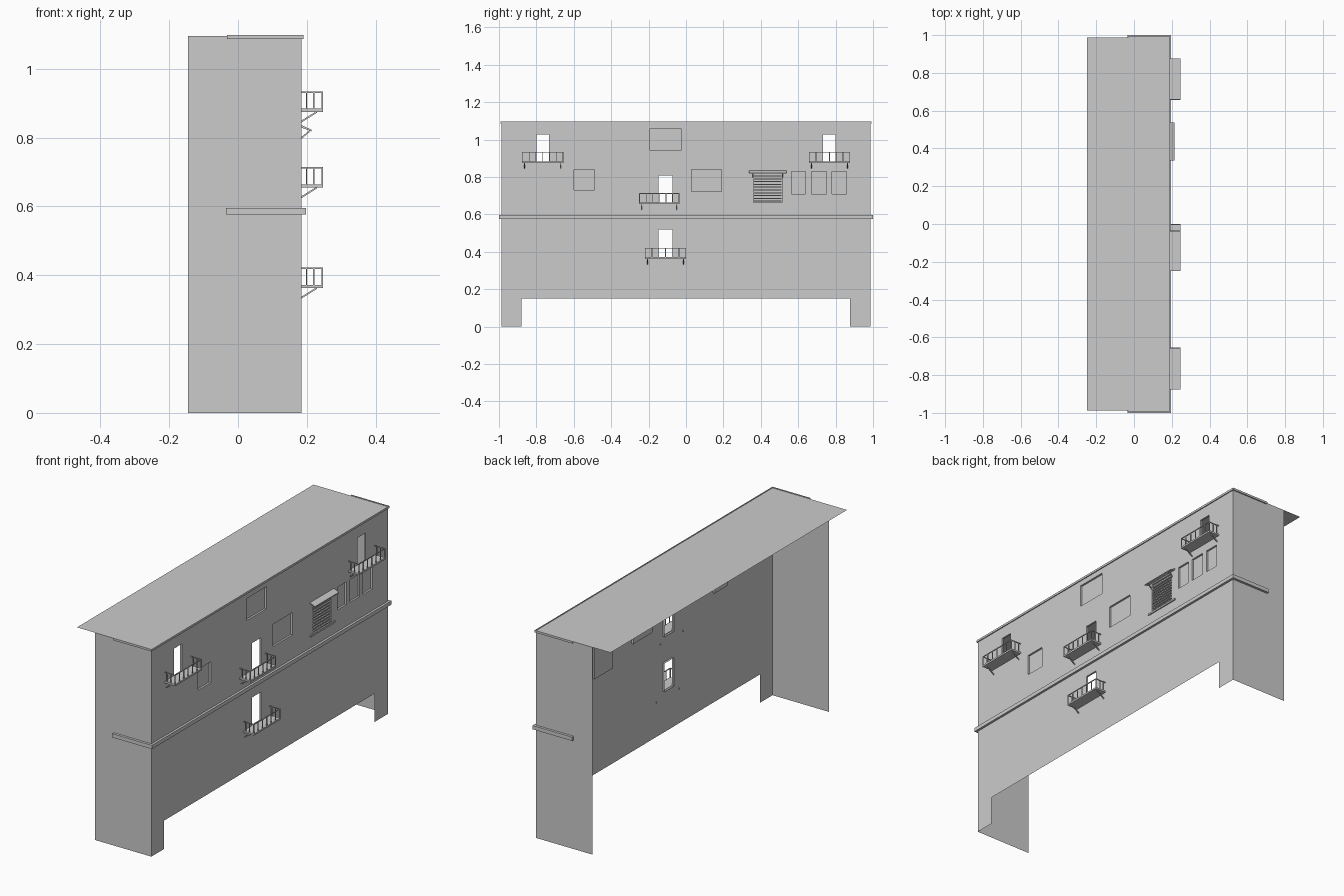
import bpy, bmesh
from mathutils import Vector

if "Cube" in bpy.data.objects:
    bpy.data.objects.remove(bpy.data.objects["Cube"])

XF, XB, W, H = 0.185, -0.145, 0.987, 1.095   # front plane, back edge, half length, height
RECESS = 0.010


def finish(bm, name):
    me = bpy.data.meshes.new(name)
    bmesh.ops.remove_doubles(bm, verts=bm.verts, dist=1e-5)
    bm.to_mesh(me)
    bm.free()
    ob = bpy.data.objects.new(name, me)
    bpy.context.collection.objects.link(ob)
    return ob


def quad(bm, *pts):
    bm.faces.new([bm.verts.new(p) for p in pts])


def box(bm, x0, x1, y0, y1, z0, z1):
    geo = bmesh.ops.create_cube(bm, size=1)["verts"]
    for v in geo:
        v.co = Vector((x0 + (v.co.x + .5) * (x1 - x0),
                       y0 + (v.co.y + .5) * (y1 - y0),
                       z0 + (v.co.z + .5) * (z1 - z0)))


def brace(bm, y, xa, za, xb, zb, t=0.004):
    # slanted bar in the xz plane
    lo = [(xa, za), (xb, zb), (xb, zb + t * 1.4), (xa, za + t * 1.4)]
    a = [bm.verts.new((x, y - t / 2, z)) for x, z in lo]
    b = [bm.verts.new((x, y + t / 2, z)) for x, z in lo]
    bm.faces.new(a)
    bm.faces.new(b[::-1])
    for i in range(4):
        j = (i + 1) % 4
        bm.faces.new((a[j], a[i], b[i], b[j]))


# openings as (y0, y1, z0, z1)
doors = [(-0.80, -0.733, 0.88, 1.027), (0.733, 0.80, 0.88, 1.027),
         (-0.148, -0.072, 0.66, 0.807), (-0.148, -0.072, 0.37, 0.52)]
windows = [(-0.193, -0.027, 0.943, 1.06), (0.03, 0.19, 0.722, 0.84),
           (0.36, 0.512, 0.66, 0.822), (-0.60, -0.49, 0.73, 0.84),
           (0.565, 0.64, 0.71, 0.83), (0.67, 0.752, 0.71, 0.83), (0.78, 0.857, 0.71, 0.83)]
gate = (-0.88, 0.877, 0, 0.15)
holes = doors + windows + [gate]

# front wall: a grid sheet with the openings left out
bm = bmesh.new()
ys = sorted({-W, W} | {v for h in holes for v in h[:2]})
zs = sorted({0, H} | {v for h in holes for v in h[2:]})
for a, b in zip(ys, ys[1:]):
    for c, d in zip(zs, zs[1:]):
        m, n = (a + b) / 2, (c + d) / 2
        if not any(h[0] < m < h[1] and h[2] < n < h[3] for h in holes):
            quad(bm, (XF, a, c), (XF, b, c), (XF, b, d), (XF, a, d))
finish(bm, "front_wall")

# end walls
for s, name in ((-1, "end_wall_left"), (1, "end_wall_right")):
    bm = bmesh.new()
    pts = [(XB, s * W, 0), (XF, s * W, 0), (XF, s * W, H), (XB, s * W, H)]
    quad(bm, *(pts if s < 0 else pts[::-1]))
    finish(bm, name)

# roof sheet
bm = bmesh.new()
quad(bm, (-0.25, -W, H), (XF, -W, H), (XF, W, H), (-0.25, W, H))
finish(bm, "roof")


# reveals around the openings, with a pane in each window
def reveal(h, name, pane):
    y0, y1, z0, z1 = h
    xi = XF - RECESS
    ring = [(y0, z0), (y1, z0), (y1, z1), (y0, z1)]
    bm = bmesh.new()
    for (a, c), (b, d) in zip(ring, ring[1:] + ring[:1]):
        quad(bm, (XF, a, c), (xi, a, c), (xi, b, d), (XF, b, d))
    if pane:
        quad(bm, *[(xi, y, z) for y, z in ring])
    finish(bm, name)


for h in doors:
    reveal(h, "door_reveal", False)
for h in windows:
    reveal(h, "window", True)


# string courses wrapping the front and part of both ends
def course(name, xe, xf, hw, z0, z1):
    bm = bmesh.new()
    outer = [(xe, -hw), (xf, -hw), (xf, hw), (xe, hw), (xe, W), (XF, W), (XF, -W), (xe, -W)]
    f = bm.faces.new([bm.verts.new((x, y, z0)) for x, y in outer])
    ext = bmesh.ops.extrude_face_region(bm, geom=[f], use_keep_orig=True)["geom"]
    bmesh.ops.translate(bm, vec=(0, 0, z1 - z0),
                        verts=[g for g in ext if isinstance(g, bmesh.types.BMVert)])
    bmesh.ops.recalc_face_normals(bm, faces=bm.faces)
    finish(bm, name)


course("middle_course", -0.035, 0.197, 1.0, 0.576, 0.596)
course("top_cornice", -0.032, 0.190, 0.993, 1.087, 1.098)


# balconies: floor, railing, two braces
def balcony(y0, y1, z):
    bm = bmesh.new()
    xo, t, top = 0.247, 0.004, z + 0.046
    box(bm, XF, xo, y0, y1, z - 0.009, z)
    box(bm, xo - t, xo, y0, y1, top, top + t)
    n = 7
    for i in range(n):
        y = y0 + (y1 - y0 - t) * i / (n - 1)
        box(bm, xo - t, xo, y, y + t, z, top)
    for y in (y0, y1 - t):
        box(bm, XF, xo, y, y + t, top, top + t)
        for x in (0.197, 0.218):
            box(bm, x, x + t, y, y + t, z, top)
    for y in (y0 + 0.014, y1 - 0.014):
        brace(bm, y, XF - 0.004, z - 0.042, 0.229, z - 0.012)
    finish(bm, "balcony")


balcony(-0.877, -0.655, 0.884)
balcony(0.657, 0.877, 0.884)
balcony(-0.25, -0.035, 0.664)
balcony(-0.22, 0.0, 0.372)

# louvred shutter with sill
bm = bmesh.new()
for i in range(10):
    z = 0.668 + i * 0.015
    box(bm, XF - 0.008, XF - 0.001, 0.362, 0.510, z, z + 0.006)
box(bm, XF, 0.191, 0.335, 0.54, 0.655, 0.664)
finish(bm, "shutter_and_sill")

# small sloping awning with brackets
bm = bmesh.new()
prof = [(XF, 0.829), (0.214, 0.818), (0.214, 0.823), (XF, 0.836)]
f = bm.faces.new([bm.verts.new((x, 0.337, z)) for x, z in prof])
ext = bmesh.ops.extrude_face_region(bm, geom=[f], use_keep_orig=True)["geom"]
bmesh.ops.translate(bm, vec=(0, 0.2, 0), verts=[g for g in ext if isinstance(g, bmesh.types.BMVert)])
for y in (0.357, 0.517):
    brace(bm, y, XF, 0.797, 0.208, 0.816)
bmesh.ops.recalc_face_normals(bm, faces=bm.faces)
finish(bm, "awning")
